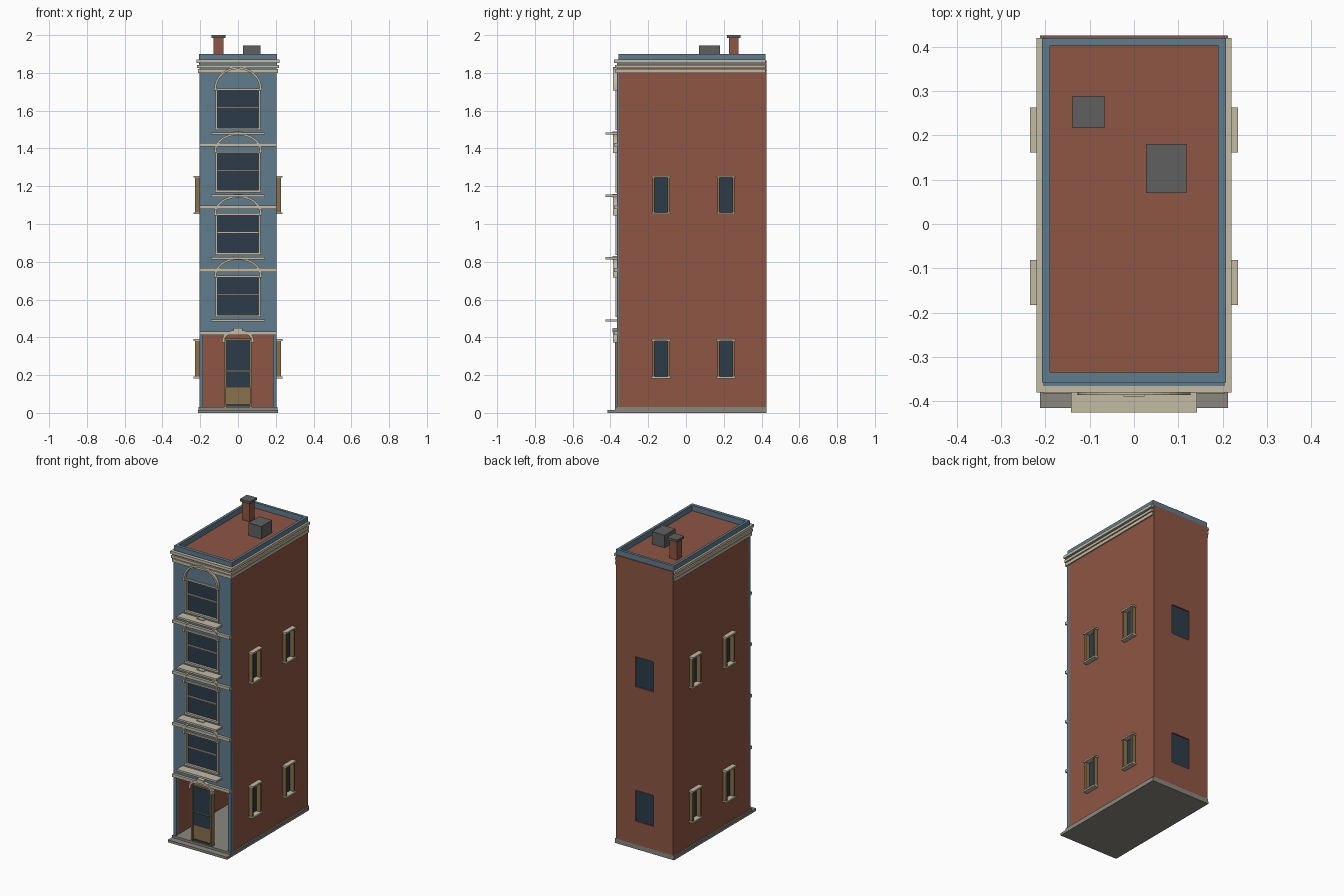
import bpy, bmesh, math

if "Cube" in bpy.data.objects:
    bpy.data.objects.remove(bpy.data.objects["Cube"])


def material(name, rgb):
    lin = [((c / 255 + 0.055) / 1.055) ** 2.4 for c in rgb] + [1]
    m = bpy.data.materials.new(name)
    m.use_nodes = True
    m.diffuse_color = lin
    m.node_tree.nodes["Principled BSDF"].inputs["Base Color"].default_value = lin
    return m


BLUE = material("blue paint", (96, 125, 142))
BRICK = material("red brick", (142, 86, 68))
TRIM = material("cream trim", (196, 187, 164))
GLASS = material("dark glass", (44, 60, 74))
WOOD = material("tan wood", (138, 114, 76))
STONE = material("grey stone", (138, 135, 127))
ROOF = material("roof grey", (96, 96, 96))


def finish(name, bm, mat):
    bmesh.ops.recalc_face_normals(bm, faces=bm.faces)
    me = bpy.data.meshes.new(name)
    bm.to_mesh(me)
    bm.free()
    ob = bpy.data.objects.new(name, me)
    bpy.context.collection.objects.link(ob)
    if mat:
        me.materials.append(mat)
    return ob


def boxes(name, mat, *spans):
    """One object made of boxes, each given as (x0, x1, y0, y1, z0, z1)."""
    bm = bmesh.new()
    for x0, x1, y0, y1, z0, z1 in spans:
        verts = bmesh.ops.create_cube(bm, size=1)["verts"]
        for v in verts:
            v.co = ((x0, x1)[v.co.x > 0], (y0, y1)[v.co.y > 0], (z0, z1)[v.co.z > 0])
    return finish(name, bm, mat)


def arch(name, mat, z, rx, rz, width, y0, y1, steps=18):
    """Half-round moulding standing on height z."""
    bm = bmesh.new()
    rings = []
    for i in range(steps + 1):
        a = math.pi * i / steps
        c, s = math.cos(a), math.sin(a)
        rings.append([bm.verts.new(((rx - d) * c, y, z + (rz - d) * s))
                      for d, y in ((0, y0), (0, y1), (width, y1), (width, y0))])
    for a, b in zip(rings, rings[1:]):
        for k in range(4):
            n = (k + 1) % 4
            bm.faces.new((a[k], a[n], b[n], b[k]))
    bm.faces.new(rings[0])
    bm.faces.new(rings[-1])
    return finish(name, bm, mat)


def cut(ob, *spans):
    """Cut box openings through an object."""
    for span in spans:
        cutter = boxes("cutter", None, span)
        cutter.hide_render = True
        mod = ob.modifiers.new("opening", "BOOLEAN")
        mod.operation, mod.solver, mod.object = "DIFFERENCE", "EXACT", cutter
        bpy.context.view_layer.objects.active = ob
        bpy.ops.object.modifier_apply(modifier=mod.name)
        bpy.data.objects.remove(cutter)


FRONT, BACK, SIDE = -0.365, 0.425, 0.205
window_bases = [0.515 + 0.33 * i for i in range(4)]
WIN_W, WIN_H = 0.113, 0.205
side_rows = [(0.19, 0.38), (1.06, 1.245)]
side_centres = (-0.132, 0.212)

# Stepped plinth
boxes("base", STONE, (-0.212, 0.212, -0.415, BACK, 0, 0.016),
      (-0.21, 0.21, -0.375, BACK, 0.016, 0.03))

# Hollow brick shell with openings
shell = boxes("brick_shell", BRICK, (-SIDE, SIDE, -0.355, BACK, 0.03, 1.865))
cut(shell, (-0.187, 0.187, -0.5, 0.405, 0.025, 1.8))
for z0, z1 in side_rows:
    cut(shell, (-0.065, 0.065, 0.39, 0.5, z0 - 0.01, z1),
        *[(-0.5, 0.5, y - 0.036, y + 0.036, z0, z1) for y in side_centres])

# Painted front wall
facade = boxes("front_wall", BLUE, (-SIDE, SIDE, FRONT, -0.345, 0.03, 1.87))
cut(facade, (-0.185, 0.185, -0.5, 0, 0.02, 0.412),
    *[(-WIN_W, WIN_W, -0.5, 0, z, z + WIN_H) for z in window_bases])

# Parapet and roof
parapet = boxes("parapet", BLUE, (-0.207, 0.207, -0.357, 0.42, 1.845, 1.9))
cut(parapet, (-0.19, 0.19, -0.335, 0.403, 1.8, 2))
boxes("roof", ROOF, (-0.192, 0.192, -0.337, 0.405, 1.81, 1.848))
boxes("roof_hatch", ROOF, (0.027, 0.118, 0.07, 0.18, 1.848, 1.946))
boxes("chimney", BRICK, (-0.13, -0.077, 0.227, 0.278, 1.848, 1.985))
boxes("chimney_cap", ROOF, (-0.139, -0.067, 0.217, 0.289, 1.985, 2.0))

# Cornice mouldings on the front and both sides
for i, (z0, z1, out) in enumerate([(1.8, 1.82, 0.008), (1.825, 1.842, 0.011), (1.852, 1.87, 0.015)]):
    x = SIDE + out
    spans = [(-x, x, FRONT - out, -0.345, z0, z1)]
    spans += [(min(s * SIDE, s * x), max(s * SIDE, s * x), -0.345, 0.42, z0, z1) for s in (-1, 1)]
    boxes(f"cornice_{i + 1}", TRIM, *spans)

# String courses between storeys
for i, z in enumerate((0.413, 0.747, 1.08, 1.41)):
    boxes(f"string_course_{i + 1}", TRIM, (-SIDE, SIDE, FRONT - 0.017, FRONT, z, z + 0.019))

# Front windows
for i, z in enumerate(window_bases):
    top, n, f = z + WIN_H, i + 1, FRONT - 0.008
    boxes(f"front_glass_{n}", GLASS, (-WIN_W, WIN_W, -0.357, -0.347, z, top))
    boxes(f"front_frame_{n}", TRIM,
          (-WIN_W - 0.006, -WIN_W + 0.004, f, -0.355, z, top),
          (WIN_W - 0.004, WIN_W + 0.006, f, -0.355, z, top),
          (-WIN_W - 0.006, WIN_W + 0.006, f, -0.355, top - 0.004, top + 0.007),
          (-WIN_W - 0.01, WIN_W + 0.01, f, -0.355, z - 0.008, z + 0.004),
          (-WIN_W, WIN_W, FRONT, -0.355, z + 0.106, z + 0.114))
    boxes(f"front_sill_{n}", TRIM, (-0.142, 0.142, -0.425, FRONT, z - 0.032, z - 0.02))
    arch(f"window_hood_{n}", TRIM, top + 0.008, 0.125, 0.113 if n == 4 else 0.093, 0.011, -0.386, FRONT)
    boxes(f"hood_feet_{n}", TRIM, *[(s * 0.12 - 0.008, s * 0.12 + 0.008, -0.386, FRONT, top - 0.004, top + 0.01)
                                    for s in (-1, 1)])
    if n < 4:
        boxes(f"keystone_{n}", TRIM, (-0.024, 0.024, -0.389, FRONT, top + 0.09, top + 0.11))

# Entrance door
boxes("door", WOOD, (-0.073, 0.073, -0.366, -0.345, 0.03, 0.395))
boxes("door_frame", WOOD, *[(s * 0.069 - 0.005, s * 0.069 + 0.005, -0.375, -0.345, 0.03, 0.395) for s in (-1, 1)])
boxes("door_glass", GLASS, (-0.063, 0.063, -0.369, -0.366, 0.135, 0.218),
      (-0.063, 0.063, -0.369, -0.366, 0.224, 0.386))
boxes("door_kick_plate", GLASS, (-0.063, 0.063, -0.369, -0.366, 0.034, 0.046))
arch("door_hood", TRIM, 0.385, 0.084, 0.055, 0.014, -0.386, -0.355)
boxes("door_hood_feet", TRIM, *[(s * 0.077 - 0.008, s * 0.077 + 0.008, -0.386, -0.355, 0.373, 0.388)
                                for s in (-1, 1)])
boxes("door_keystone", TRIM, (-0.024, 0.024, -0.389, FRONT, 0.425, 0.45))

# Side and back windows
for r, (z0, z1) in enumerate(side_rows):
    boxes(f"back_glass_{r + 1}", GLASS, (-0.065, 0.065, 0.41, 0.418, z0 - 0.01, z1))
    for s, label in ((1, "left"), (-1, "right")):
        for k, y in enumerate(side_centres):
            def mirrored(a, b, *rest):
                return (min(s * a, s * b), max(s * a, s * b), *rest)
            tag = f"{label}_{r + 1}_{k + 1}"
            boxes(f"side_glass_{tag}", GLASS, mirrored(0.19, 0.2, y - 0.036, y + 0.036, z0, z1))
            boxes(f"side_frame_{tag}", WOOD,
                  *[mirrored(0.2, 0.228, y + t * 0.04 - 0.006, y + t * 0.04 + 0.006, z0, z1) for t in (-1, 1)])
            boxes(f"side_lintel_{tag}", TRIM,
                  mirrored(0.2, 0.235, y - 0.051, y + 0.051, z1, z1 + 0.01),
                  mirrored(0.2, 0.235, y - 0.051, y + 0.051, z0 - 0.008, z0 + 0.002))
